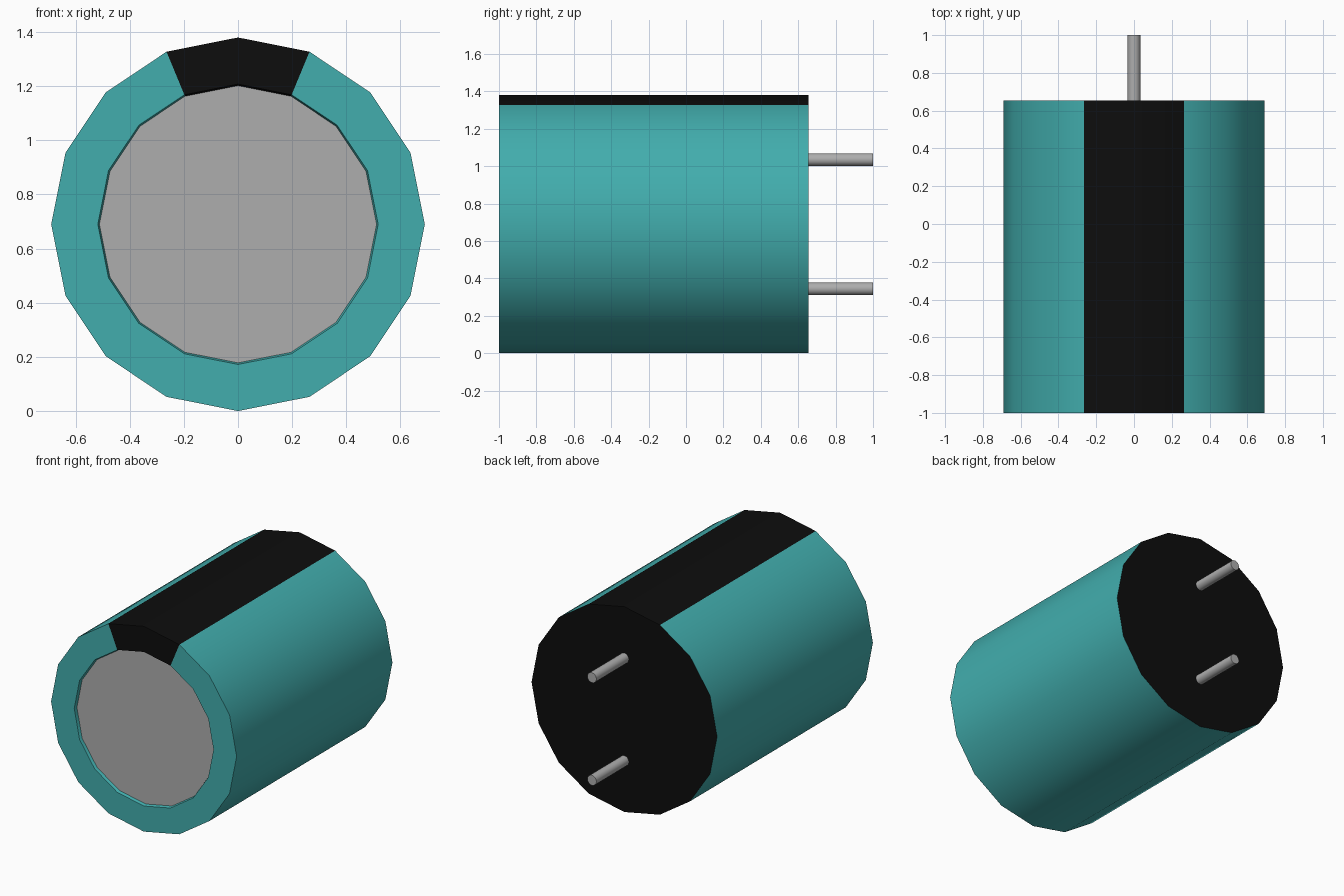
import bpy, bmesh
from math import sin, cos, pi, radians

if "Cube" in bpy.data.objects:
    bpy.data.objects.remove(bpy.data.objects["Cube"])

RADIUS, FRONT, BACK, SIDES = 0.69, -1.0, 0.655, 16


def material(name, rgb):
    mat = bpy.data.materials.new(name)
    mat.use_nodes = True
    mat.diffuse_color = (*rgb, 1)
    mat.node_tree.nodes["Principled BSDF"].inputs["Base Color"].default_value = (*rgb, 1)
    return mat


teal = material("teal sleeve", (0.054, 0.42, 0.42))
black = material("black", (0.004, 0.004, 0.004))
grey = material("grey metal", (0.42, 0.42, 0.42))


def lathe(name, profile, sides, centre_z, materials, pick):
    """Turn (radius, y) points about a y axis, cap both ends, colour faces by rule."""
    bm = bmesh.new()
    rings = []
    for r, y in profile:
        angles = [2 * pi * i / sides for i in range(sides)]
        rings.append([bm.verts.new((r * sin(a), y, centre_z + r * cos(a))) for a in angles])
    for band, (a, b) in enumerate(zip(rings, rings[1:])):
        for i in range(sides):
            j = (i + 1) % sides
            bm.faces.new((a[i], a[j], b[j], b[i])).material_index = pick(band, i)
    bm.faces.new(rings[0]).material_index = pick("start", 0)
    bm.faces.new(rings[-1]).material_index = pick("end", 0)
    bmesh.ops.recalc_face_normals(bm, faces=bm.faces[:])
    mesh = bpy.data.meshes.new(name)
    bm.to_mesh(mesh)
    bm.free()
    obj = bpy.data.objects.new(name, mesh)
    bpy.context.collection.objects.link(obj)
    for mat in materials:
        mesh.materials.append(mat)
    bpy.ops.object.select_all(action="DESELECT")
    obj.select_set(True)
    bpy.context.view_layer.objects.active = obj
    bpy.ops.object.shade_smooth_by_angle(angle=radians(30))
    return obj


# Can: teal sleeve with a black stripe on top, recessed metal face, black base
def can_colour(band, i):
    if band == "start":
        return 2
    if band == "end":
        return 1
    return 1 if i in (0, SIDES - 1) else 0


lathe("capacitor_can",
      [(0.512, FRONT + 0.02), (0.518, FRONT), (RADIUS, FRONT), (RADIUS, BACK)],
      SIDES, RADIUS, [teal, black, grey], can_colour)

# Two lead pins on the base
for name, side in (("upper_pin", 1), ("lower_pin", -1)):
    lathe(name, [(0.034, BACK - 0.01), (0.034, 1.0)], SIDES,
          RADIUS + side * RADIUS / 2, [grey], lambda band, i: 0)
